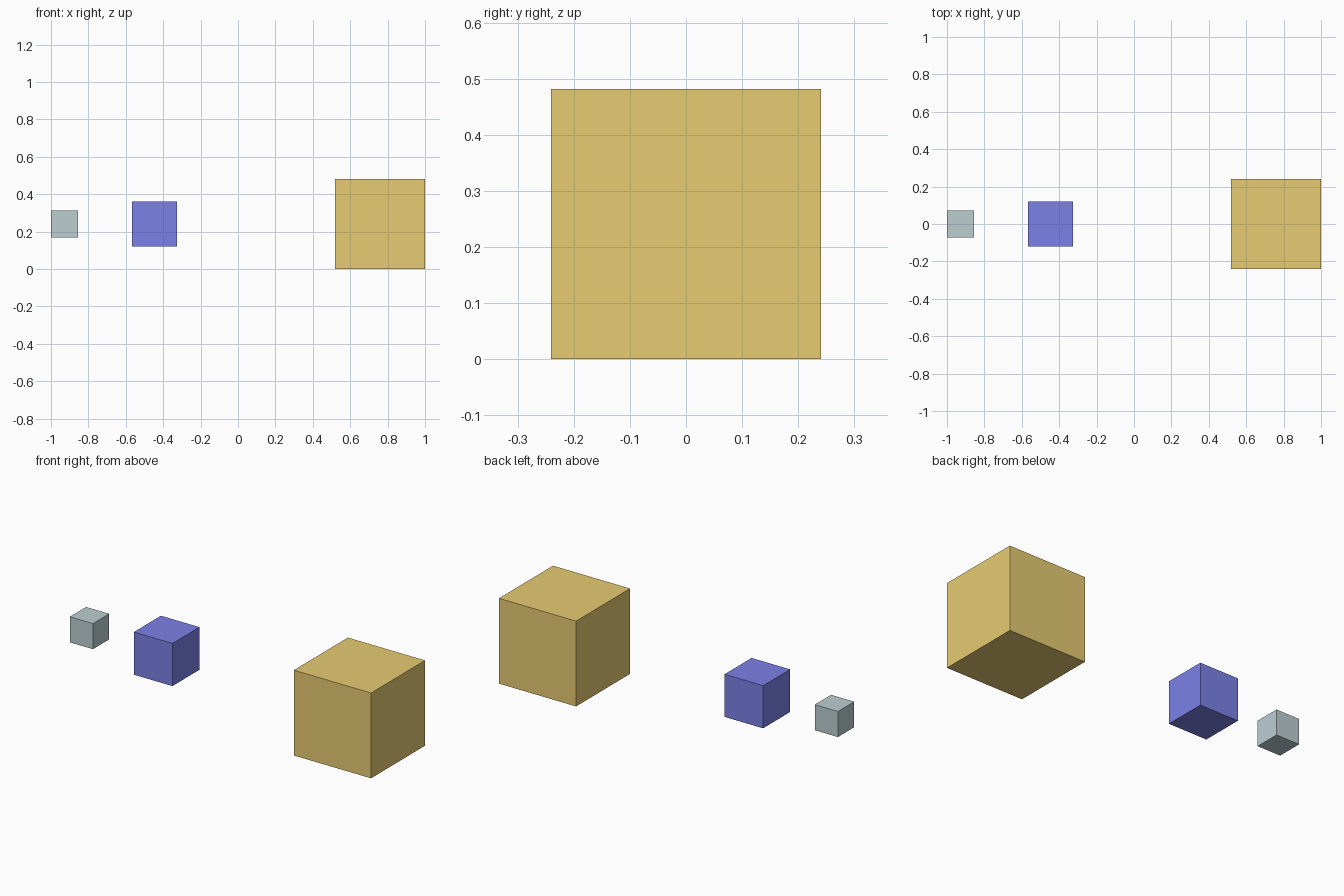
import bpy

if "Cube" in bpy.data.objects:
    bpy.data.objects.remove(bpy.data.objects["Cube"])

U = 2 / 8.3          # edge of the medium cube
MID_Z = U            # all cubes share the large cube's centre height


def cube(name, x, size, color):
    bpy.ops.mesh.primitive_cube_add(size=size, location=(x, 0, MID_Z))
    obj = bpy.context.object
    obj.name = name
    mat = bpy.data.materials.new(name + "_color")
    mat.diffuse_color = (*color, 1)
    mat.use_nodes = True
    mat.node_tree.nodes["Principled BSDF"].inputs["Base Color"].default_value = mat.diffuse_color
    obj.data.materials.append(mat)


# Three cubes in a row along x
small_x = -1 + 0.3 * U
cube("small_cube", small_x, 0.6 * U, (0.50, 0.62, 0.63))
cube("medium_cube", small_x + 2 * U, U, (0.20, 0.22, 0.80))
cube("large_cube", small_x + 7 * U, 2 * U, (0.80, 0.60, 0.17))
